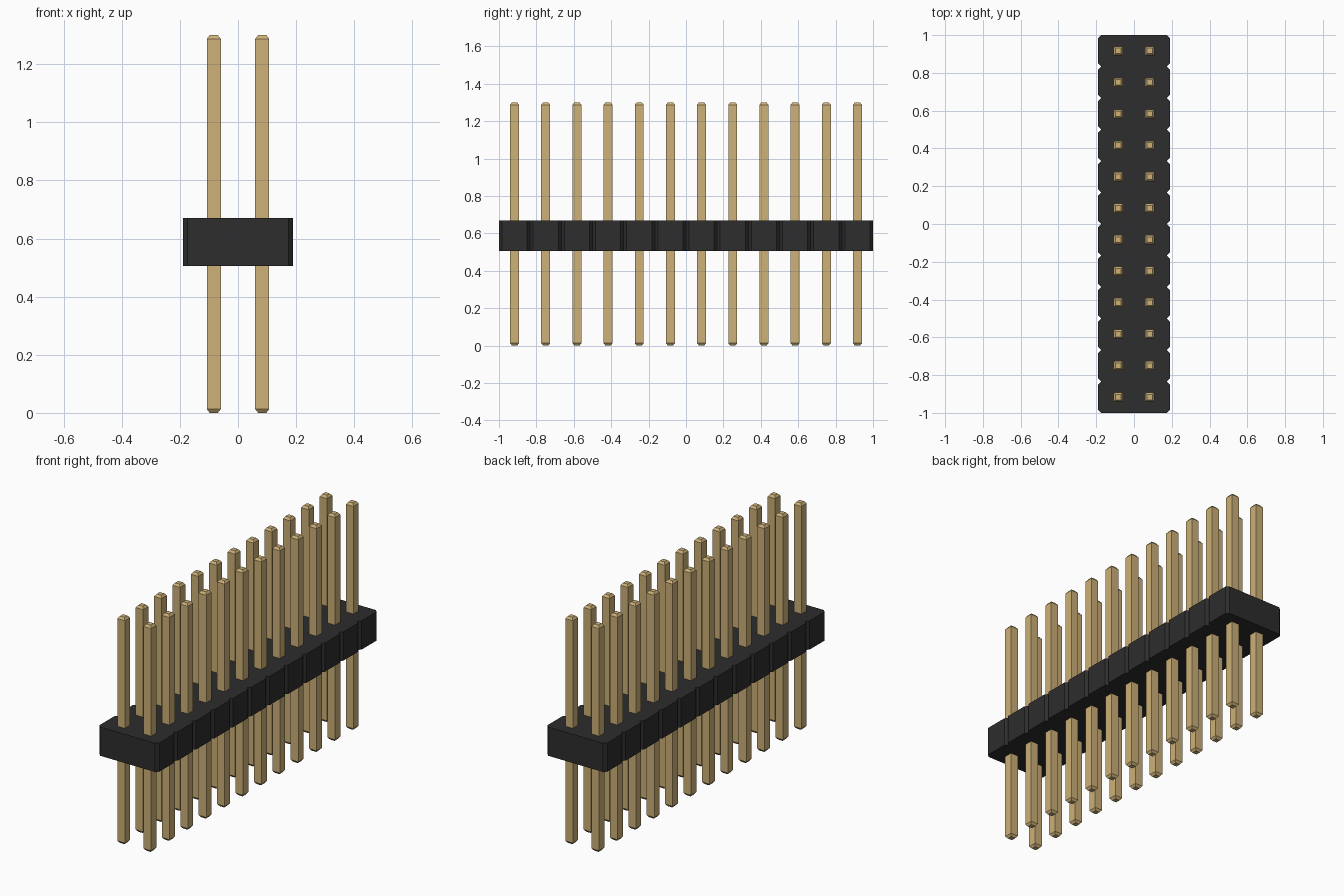
import bpy
import bmesh

cube = bpy.data.objects.get("Cube")
if cube:
    bpy.data.objects.remove(cube, do_unlink=True)

ROWS = 12
PITCH = 2 / ROWS
HALF_WIDTH = 0.19
CHAMFER = 0.016
BODY_BOTTOM, BODY_TOP = 0.505, 0.67
PIN_HEIGHT, PIN_HALF = 1.3, 0.024
TIP_HEIGHT, TIP_HALF = 0.013, 0.014


def make_material(name, colour):
    mat = bpy.data.materials.new(name)
    mat.use_nodes = True
    mat.diffuse_color = colour
    mat.node_tree.nodes["Principled BSDF"].inputs["Base Color"].default_value = colour
    return mat


def make_object(name, bm, mat):
    bmesh.ops.recalc_face_normals(bm, faces=bm.faces)
    mesh = bpy.data.meshes.new(name)
    bm.to_mesh(mesh)
    bm.free()
    mesh.materials.append(mat)
    obj = bpy.data.objects.new(name, mesh)
    bpy.context.collection.objects.link(obj)
    return obj


black = make_material("black plastic", (0.026, 0.026, 0.026, 1))
gold = make_material("gold metal", (0.61, 0.44, 0.19, 1))

# Housing: one notched outline, extruded upward
side = []
for i in range(ROWS):
    y = -1 + i * PITCH
    side += [(HALF_WIDTH - CHAMFER, y), (HALF_WIDTH, y + CHAMFER),
             (HALF_WIDTH, y + PITCH - CHAMFER)]
side.append((HALF_WIDTH - CHAMFER, 1))
outline = side + [(-x, y) for x, y in reversed(side)]

bm = bmesh.new()
base = bm.faces.new([bm.verts.new((x, y, BODY_BOTTOM)) for x, y in outline])
top = bmesh.ops.extrude_face_region(bm, geom=[base], use_keep_orig=True)
bmesh.ops.translate(bm, vec=(0, 0, BODY_TOP - BODY_BOTTOM),
                    verts=[g for g in top["geom"] if isinstance(g, bmesh.types.BMVert)])
make_object("housing", bm, black)

# Pins: square posts with tapered tips, sharing one mesh
bm = bmesh.new()
rings = []
for z, h in ((0, TIP_HALF), (TIP_HEIGHT, PIN_HALF),
             (PIN_HEIGHT - TIP_HEIGHT, PIN_HALF), (PIN_HEIGHT, TIP_HALF)):
    rings.append([bm.verts.new((sx * h, sy * h, z))
                  for sx, sy in ((-1, -1), (1, -1), (1, 1), (-1, 1))])
for low, high in zip(rings, rings[1:]):
    for i in range(4):
        j = (i + 1) % 4
        bm.faces.new((low[i], low[j], high[j], high[i]))
bm.faces.new(rings[0])
bm.faces.new(rings[-1])
first_pin = make_object("pin", bm, gold)

for row in range(ROWS):
    for column, label in ((-1, "right"), (1, "left")):
        pin = bpy.data.objects.new(f"{label}_pin_{row + 1}", first_pin.data)
        pin.location = (column * PITCH / 2, -1 + (row + 0.5) * PITCH, 0)
        bpy.context.collection.objects.link(pin)
bpy.data.objects.remove(first_pin, do_unlink=True)
